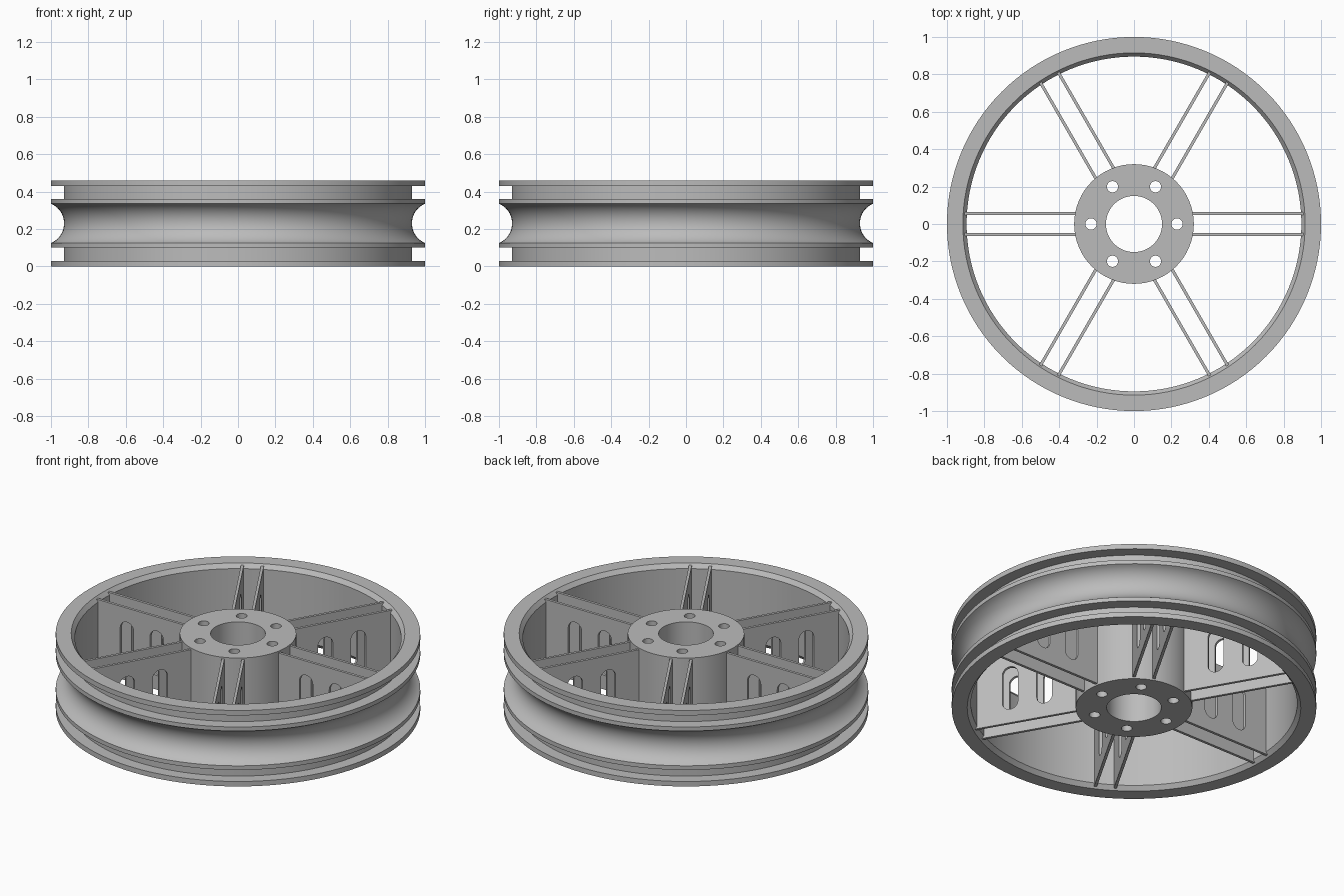
import bpy, bmesh
from math import sin, cos, pi, asin, radians
from mathutils import Matrix, Vector

cube = bpy.data.objects.get("Cube")
if cube:
    bpy.data.objects.remove(cube, do_unlink=True)

HEIGHT = 0.46
MID = HEIGHT / 2
RIM_IN, RIM_FLOOR, HUB_R = 0.895, 0.93, 0.32

grey = bpy.data.materials.new("plain_grey")
grey.use_nodes = True
colour = (0.5, 0.5, 0.5, 1)
grey.diffuse_color = colour
grey.node_tree.nodes["Principled BSDF"].inputs["Base Color"].default_value = colour


def add_object(name, mesh):
    obj = bpy.data.objects.new(name, mesh)
    bpy.context.collection.objects.link(obj)
    return obj


def circle(r, cx=0, cy=0, n=32):
    return [(cx + r * cos(2 * pi * i / n), cy + r * sin(2 * pi * i / n)) for i in range(n)]


def slot(cx, half_len, r, n=12):
    """Upright slot with round ends, centred on mid height."""
    arc = [pi * i / n for i in range(n + 1)]
    top = [(cx + r * cos(a), MID + half_len - r + r * sin(a)) for a in arc]
    return top + [(2 * cx - x, HEIGHT - z) for x, z in top]


def extruded_mesh(name, outlines, thickness):
    """Fill a flat outline with holes and extrude it about its own plane."""
    curve = bpy.data.curves.new(name + "_outline", "CURVE")
    curve.dimensions = "2D"
    curve.fill_mode = "BOTH"
    curve.extrude = thickness / 2
    for pts in outlines:
        spline = curve.splines.new("POLY")
        spline.points.add(len(pts) - 1)
        for p, (x, y) in zip(spline.points, pts):
            p.co = (x, y, 0, 1)
        spline.use_cyclic_u = True
    temp = add_object(name + "_outline", curve)
    deps = bpy.context.evaluated_depsgraph_get()
    mesh = bpy.data.meshes.new_from_object(temp.evaluated_get(deps))
    bpy.data.objects.remove(temp, do_unlink=True)
    bpy.data.curves.remove(curve)
    mesh.name = name
    bm = bmesh.new()
    bm.from_mesh(mesh)
    bmesh.ops.remove_doubles(bm, verts=bm.verts, dist=1e-5)
    bmesh.ops.recalc_face_normals(bm, faces=bm.faces)
    bm.to_mesh(mesh)
    bm.free()
    mesh.materials.clear()
    mesh.materials.append(grey)
    return mesh


# Rim: lower half of the section, mirrored about mid height, then spun
lower = [(RIM_IN, 0.025), (0.915, 0), (1, 0), (1, 0.03), (RIM_FLOOR, 0.03),
         (RIM_FLOOR, 0.1), (1, 0.1), (1, 0.125)]
half, depth = MID - 0.125, 0.07
arc_r = (half ** 2 + depth ** 2) / (2 * depth)
sweep = asin(half / arc_r)
centre = 1 - depth + arc_r
steps = 20
arc = [(centre - arc_r * cos(a), MID + arc_r * sin(a))
       for a in (sweep * (2 * i / steps - 1) for i in range(1, steps))]
section = lower + arc + [(r, HEIGHT - z) for r, z in reversed(lower)]

bm = bmesh.new()
verts = [bm.verts.new((r, 0, z)) for r, z in section]
edges = [bm.edges.new((verts[i - 1], verts[i])) for i in range(len(verts))]
bmesh.ops.spin(bm, geom=verts + edges, cent=(0, 0, 0), axis=(0, 0, 1),
               angle=2 * pi, steps=128, use_merge=True)
bmesh.ops.remove_doubles(bm, verts=bm.verts, dist=1e-4)
bmesh.ops.recalc_face_normals(bm, faces=bm.faces)
rim_mesh = bpy.data.meshes.new("rim")
bm.to_mesh(rim_mesh)
bm.free()
rim_mesh.materials.append(grey)
parts = [add_object("rim", rim_mesh)]

# Hub with centre bore and six bolt holes
bolts = [circle(0.03, 0.23 * cos(k * pi / 3), 0.23 * sin(k * pi / 3), 24) for k in range(6)]
hub = add_object("hub", extruded_mesh("hub", [circle(HUB_R, n=64), circle(0.15, n=64)] + bolts, HEIGHT))
hub.location.z = MID
parts.append(hub)

# Spokes: six pairs of upright plates, each with two slots
x0, x1, z0, z1 = HUB_R - 0.02, 0.91, 0.01, HEIGHT - 0.01
plate = extruded_mesh("spoke_plate", [[(x0, z0), (x1, z0), (x1, z1), (x0, z1)],
                                      slot(0.5, 0.135, 0.045), slot(0.7, 0.135, 0.045)], 0.016)
upright = Matrix.Rotation(radians(90), 4, "X")
for k in range(6):
    for side, offset in (("a", 0.055), ("b", -0.055)):
        spoke = add_object(f"spoke_plate_{k + 1}{side}", plate)
        spoke.matrix_world = (Matrix.Rotation(k * pi / 3, 4, "Z")
                              @ Matrix.Translation(Vector((0, offset, 0))) @ upright)
        parts.append(spoke)

# Smooth the round surfaces and keep the edges crisp
bpy.ops.object.select_all(action="DESELECT")
for obj in parts[:3]:
    obj.select_set(True)
bpy.context.view_layer.objects.active = parts[0]
bpy.ops.object.shade_smooth_by_angle(angle=radians(30))
